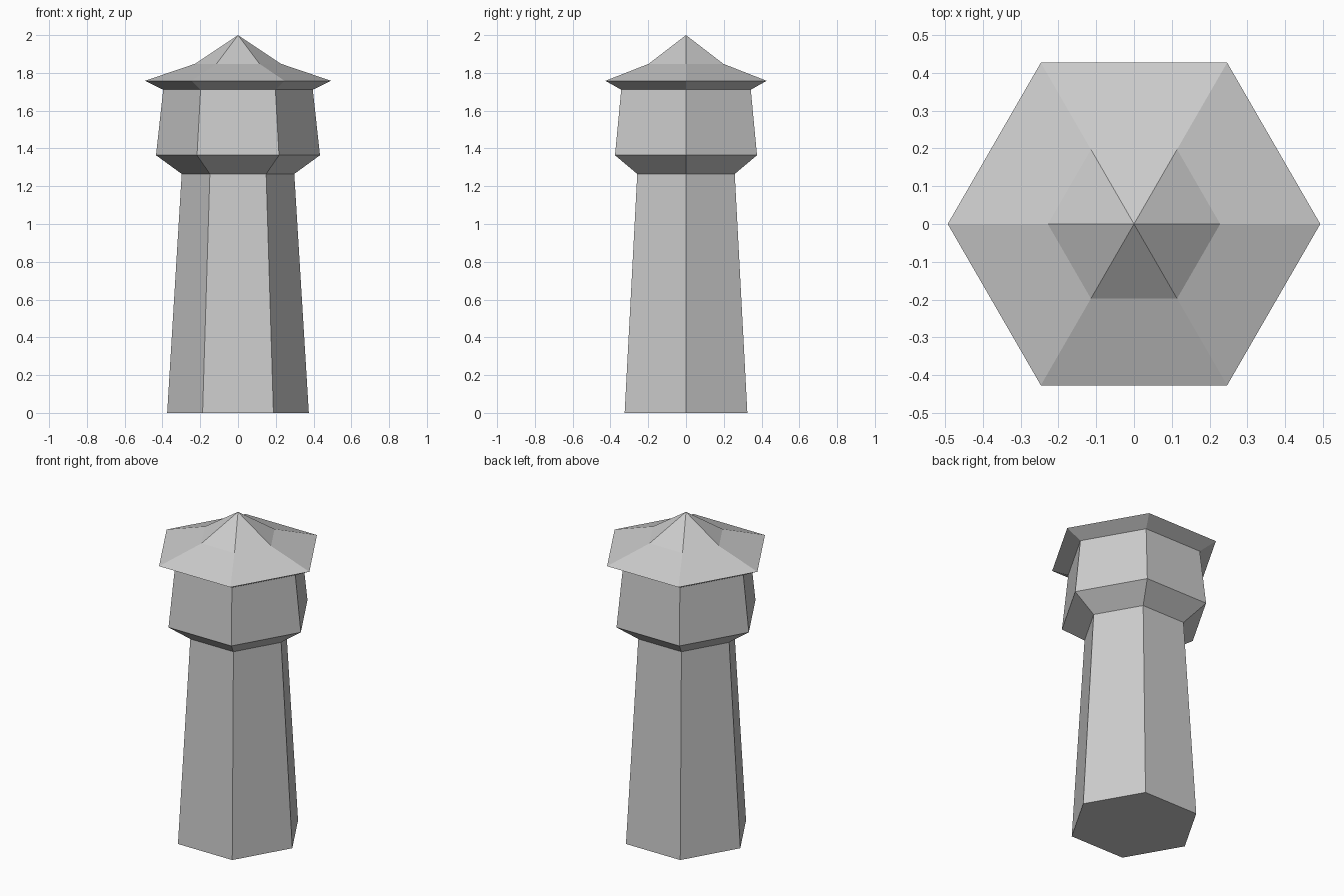
import bpy, bmesh
from math import cos, sin, pi

if "Cube" in bpy.data.objects:
    bpy.data.objects.remove(bpy.data.objects["Cube"])

SIDES = 6


def hex_lathe(name, profile, cap_bottom=False):
    """Skin six-sided rings given as (corner radius, z); radius 0 is an apex."""
    bm = bmesh.new()
    rings = []
    for r, z in profile:
        if r == 0:
            rings.append([bm.verts.new((0, 0, z))] * SIDES)
        else:
            rings.append([bm.verts.new((r * cos(2 * pi * i / SIDES),
                                        r * sin(2 * pi * i / SIDES), z))
                          for i in range(SIDES)])
    for low, high in zip(rings, rings[1:]):
        for i in range(SIDES):
            j = (i + 1) % SIDES
            corners = [low[i], low[j], high[j], high[i]]
            bm.faces.new(list(dict.fromkeys(corners)))
    if cap_bottom:
        bm.faces.new(rings[0][::-1])
    mesh = bpy.data.meshes.new(name)
    bm.to_mesh(mesh)
    bm.free()
    obj = bpy.data.objects.new(name, mesh)
    bpy.context.collection.objects.link(obj)
    return obj


# Tapered shaft with closed base
hex_lathe("tower_shaft", [(0.375, 0), (0.298, 1.265)], cap_bottom=True)

# Flared lookout room
hex_lathe("lookout_room", [(0.298, 1.265), (0.434, 1.364), (0.396, 1.711)])

# Roof: sloped eave underside, shallow skirt, steeper peak
hex_lathe("roof", [(0.396, 1.711), (0.493, 1.758), (0.228, 1.848), (0, 2.0)])
